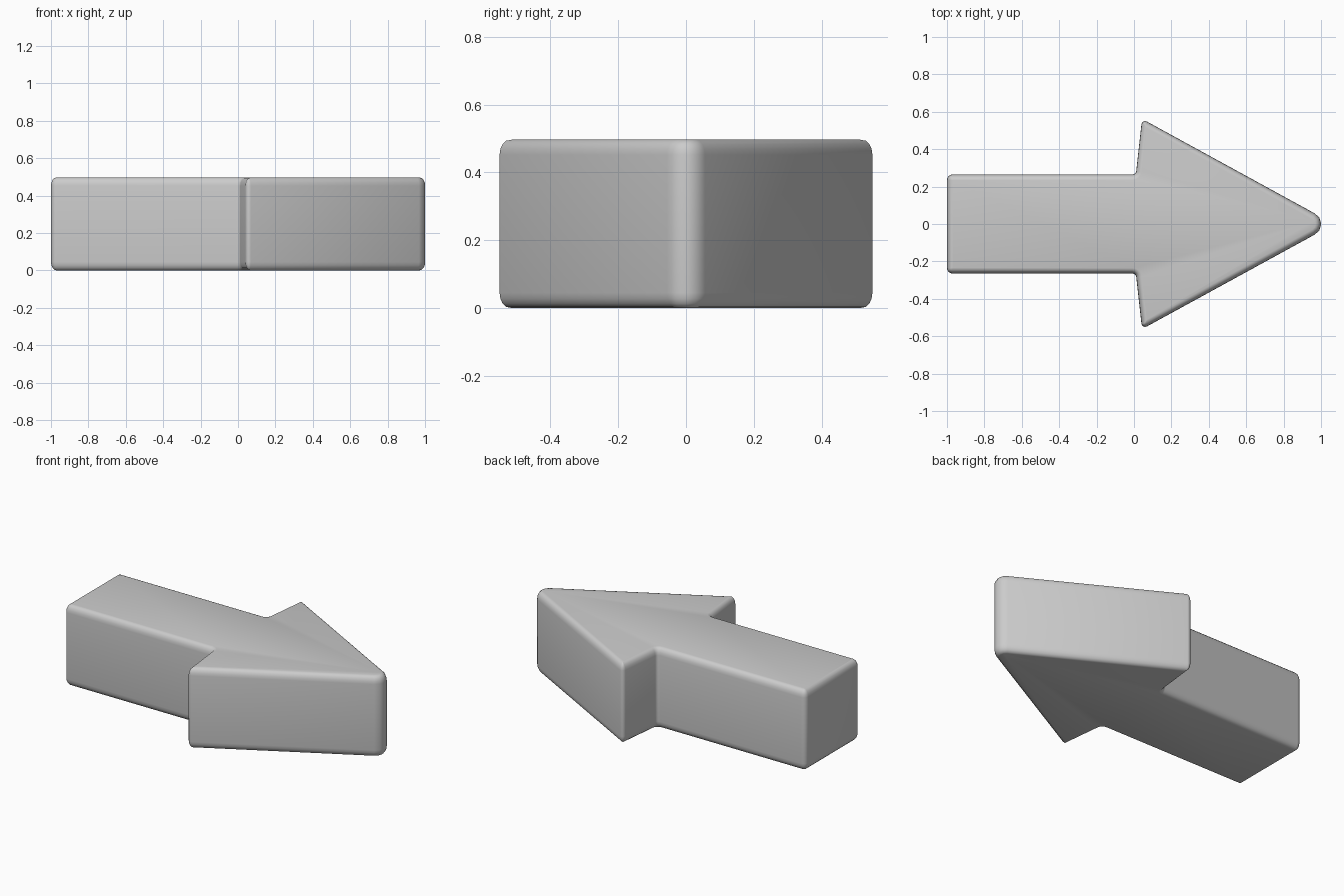
import bpy, bmesh, math
from mathutils import Vector

if "Cube" in bpy.data.objects:
    bpy.data.objects.remove(bpy.data.objects["Cube"])

HEIGHT = 0.497
RIM_IN, RIM_UP = 0.03, 0.045   # rim rounding: inward and vertical size
STEPS = 4

# Half outline, counter-clockwise from the tip: x, y, corner radius
half = [(0.043, 0.562, 0.02), (0.010, 0.265, 0.02), (-1.0, 0.265, 0.03)]
corners = [(1.07, 0.0, 0.064)] + half + [(x, -y, r) for x, y, r in reversed(half)]


def outline(inset):
    """Outline moved inward by inset, with every corner rounded."""
    n = len(corners)
    pts = [Vector(c[:2]) for c in corners]
    dirs = [(pts[(i + 1) % n] - pts[i]).normalized() for i in range(n)]
    loop = []
    for i in range(n):
        a, b = dirs[i - 1], dirs[i]
        na, nb = Vector((-a.y, a.x)), Vector((-b.y, b.x))
        miter = (na + nb) / (1 + na.dot(nb))
        side = 1 if a.x * b.y - a.y * b.x > 0 else -1
        radius = max(corners[i][2] - side * inset, 0.002)
        centre = pts[i] + miter * (inset + side * radius)
        turn = a.angle(b) * side
        start = math.atan2(-side * na.y, -side * na.x)
        for k in range(STEPS + 1):
            t = start + turn * k / STEPS
            loop.append(centre + radius * Vector((math.cos(t), math.sin(t))))
    return loop


# Stack of outlines: rounded bottom rim, straight wall, rounded top rim
quarter = [(RIM_IN * (1 - math.cos(t)), RIM_UP * (1 - math.sin(t)))
           for t in (math.pi / 2 * k / STEPS for k in range(STEPS + 1))]
levels = [(e, z) for e, z in reversed(quarter)] + [(e, HEIGHT - z) for e, z in quarter]

bm = bmesh.new()
rings = [[bm.verts.new((p.x, p.y, z)) for p in outline(e)] for e, z in levels]
for low, high in zip(rings, rings[1:]):
    m = len(low)
    for i in range(m):
        j = (i + 1) % m
        bm.faces.new((low[i], low[j], high[j], high[i]))
bm.faces.new(rings[0][::-1])
bm.faces.new(rings[-1])
bmesh.ops.recalc_face_normals(bm, faces=bm.faces)
for f in bm.faces:
    f.smooth = True

# Arrow body
mesh = bpy.data.meshes.new("arrow")
bm.to_mesh(mesh)
bm.free()
arrow = bpy.data.objects.new("arrow", mesh)
bpy.context.collection.objects.link(arrow)
